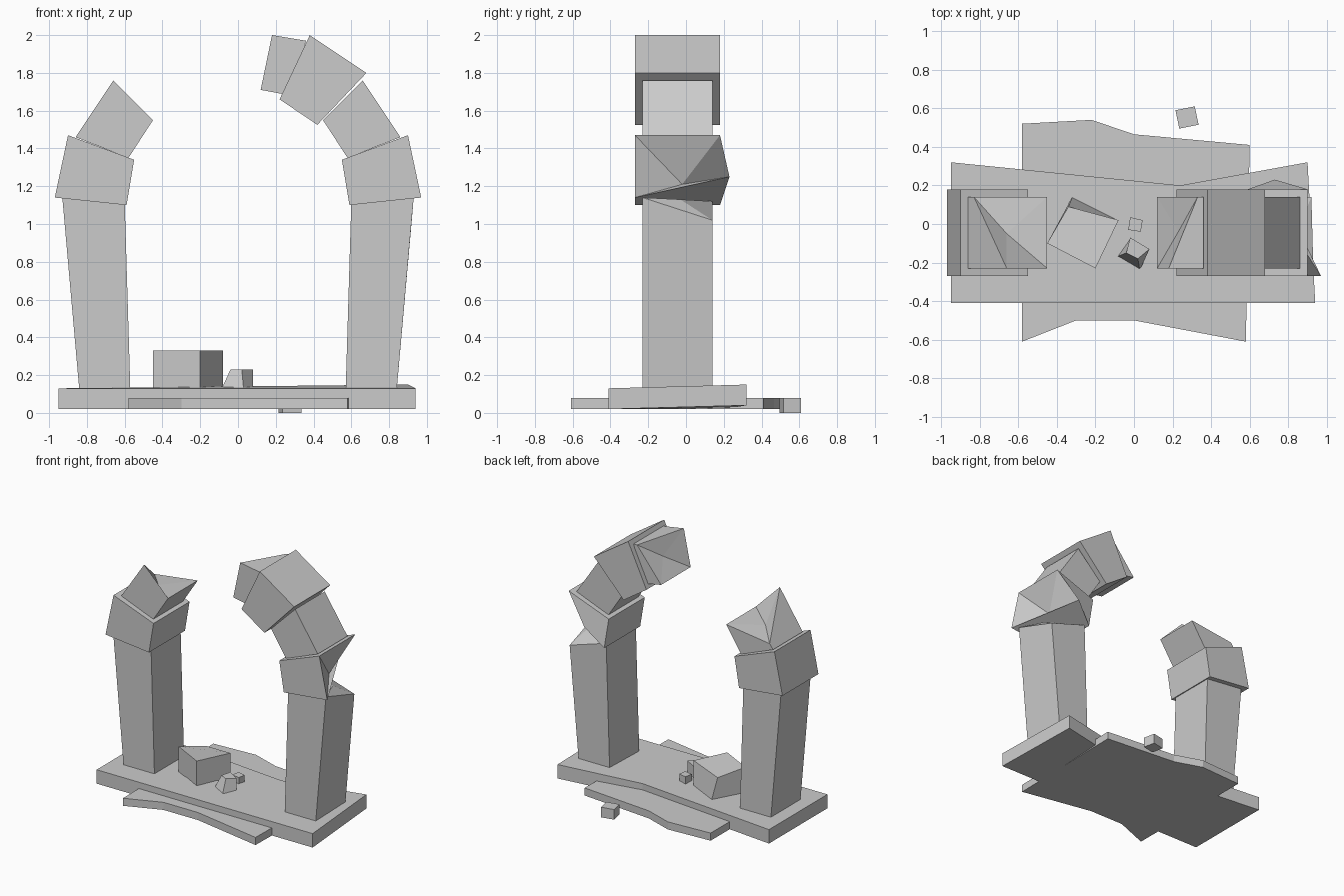
import bpy
import bmesh
from mathutils import Vector

if "Cube" in bpy.data.objects:
    bpy.data.objects.remove(bpy.data.objects["Cube"])

stone = bpy.data.materials.new("grey stone")
stone.use_nodes = True
GREY = (0.6, 0.6, 0.6, 1)
stone.diffuse_color = GREY
stone.node_tree.nodes["Principled BSDF"].inputs["Base Color"].default_value = GREY

NARROW = (-0.23, 0.14)
WIDE = (-0.27, 0.18)


def loft(name, near, far, moves=None, dents=None):
    """Join two matching outlines; move chipped corners and dent broken sides.
    Corners count along the near outline first, then the far one."""
    bm = bmesh.new()
    n = len(near)
    verts = [bm.verts.new(p) for p in list(near) + list(far)]
    for i, p in (moves or {}).items():
        verts[i].co = p
    bm.faces.new(verts[:n])
    bm.faces.new(verts[n:])
    for i in range(n):
        j = (i + 1) % n
        ring = [verts[i], verts[j], verts[n + j], verts[n + i]]
        if dents and i in dents:
            mid = bm.verts.new(dents[i])
            for a, b in zip(ring, ring[1:] + ring[:1]):
                bm.faces.new((a, b, mid))
        else:
            bm.faces.new(ring)
    bmesh.ops.recalc_face_normals(bm, faces=bm.faces)
    mesh = bpy.data.meshes.new(name)
    bm.to_mesh(mesh)
    bm.free()
    mesh.materials.append(stone)
    obj = bpy.data.objects.new(name, mesh)
    bpy.context.collection.objects.link(obj)
    return obj


def block(name, profile, depth, side=1, **damage):
    """Arch stone: front profile in x and z, run through the depth."""
    near, far = [[(side * x, y, z) for x, z in profile] for y in depth]
    return loft(name, near, far, **damage)


def slab(name, outline, z0, z1, **damage):
    """Flat stone: plan outline in x and y, run from z0 to z1."""
    return loft(name, [(x, y, z0) for x, y in outline],
                [(x, y, z1) for x, y in outline], **damage)


# Stepped floor
slab("lower_step", [(-0.58, 0.52), (-0.22, 0.54), (0, 0.465), (0.6, 0.41),
                    (0.58, -0.61), (0, -0.5), (-0.3, -0.5), (-0.58, -0.61)], 0.02, 0.08)
slab("upper_step", [(-0.95, 0.32), (0.24, 0.2), (0.9, 0.32), (0.94, -0.41), (-0.95, -0.41)],
     0.02, 0.13, moves={2: (0.9, 0.32, 0.04), 7: (0.9, 0.32, 0.15)})

# Pillars and arch stones; profiles run inner bottom, outer bottom, outer top, inner top
PILLAR = [(0.57, 0.12), (0.84, 0.12), (0.93, 1.14), (0.6, 1.12)]
SPRINGER = [(0.59, 1.10), (0.97, 1.14), (0.9, 1.47), (0.55, 1.34)]
SECOND = [(0.58, 1.35), (0.86, 1.46), (0.66, 1.76), (0.45, 1.55)]

block("right_pillar", PILLAR, NARROW, -1)
block("right_springer", SPRINGER, WIDE, -1)
block("right_broken_stone", SECOND, NARROW, -1,
      moves={6: (-0.83, 0.14, 1.5)}, dents={2: (-0.66, -0.05, 1.53)})

block("left_pillar", PILLAR, NARROW,
      moves={6: (0.92, 0.14, 1.02)}, dents={2: (0.85, -0.03, 1.13)})
block("left_springer", SPRINGER, WIDE,
      moves={5: (0.73, 0.23, 1.25)}, dents={1: (0.81, -0.02, 1.21)})
block("left_second_stone", SECOND, NARROW)
block("left_third_stone", [(0.42, 1.525), (0.68, 1.8), (0.38, 2.0), (0.22, 1.66)], WIDE)
block("left_broken_stone", [(0.28, 1.68), (0.36, 1.97), (0.18, 2.0), (0.12, 1.71)], NARROW,
      moves={6: (0.33, 0.14, 1.97)}, dents={2: (0.23, -0.04, 1.84)})

# Fallen rubble
slab("large_rubble", [(-0.45, -0.1), (-0.2, -0.23), (-0.08, 0.02), (-0.32, 0.14)], 0.12, 0.33,
     moves={7: (-0.34, 0.09, 0.29)})
slab("small_rubble", [(-0.09, -0.17), (0.03, -0.24), (0.08, -0.13), (-0.02, -0.07)], 0.12, 0.23,
     moves={4: (-0.04, -0.15, 0.23), 5: (0.02, -0.18, 0.23)})
slab("tiny_rubble", [(-0.03, -0.03), (0.035, -0.04), (0.045, 0.02), (-0.02, 0.035)], 0.12, 0.19)
slab("stray_rubble", [(0.235, 0.495), (0.335, 0.515), (0.315, 0.61), (0.215, 0.59)], 0, 0.08)
